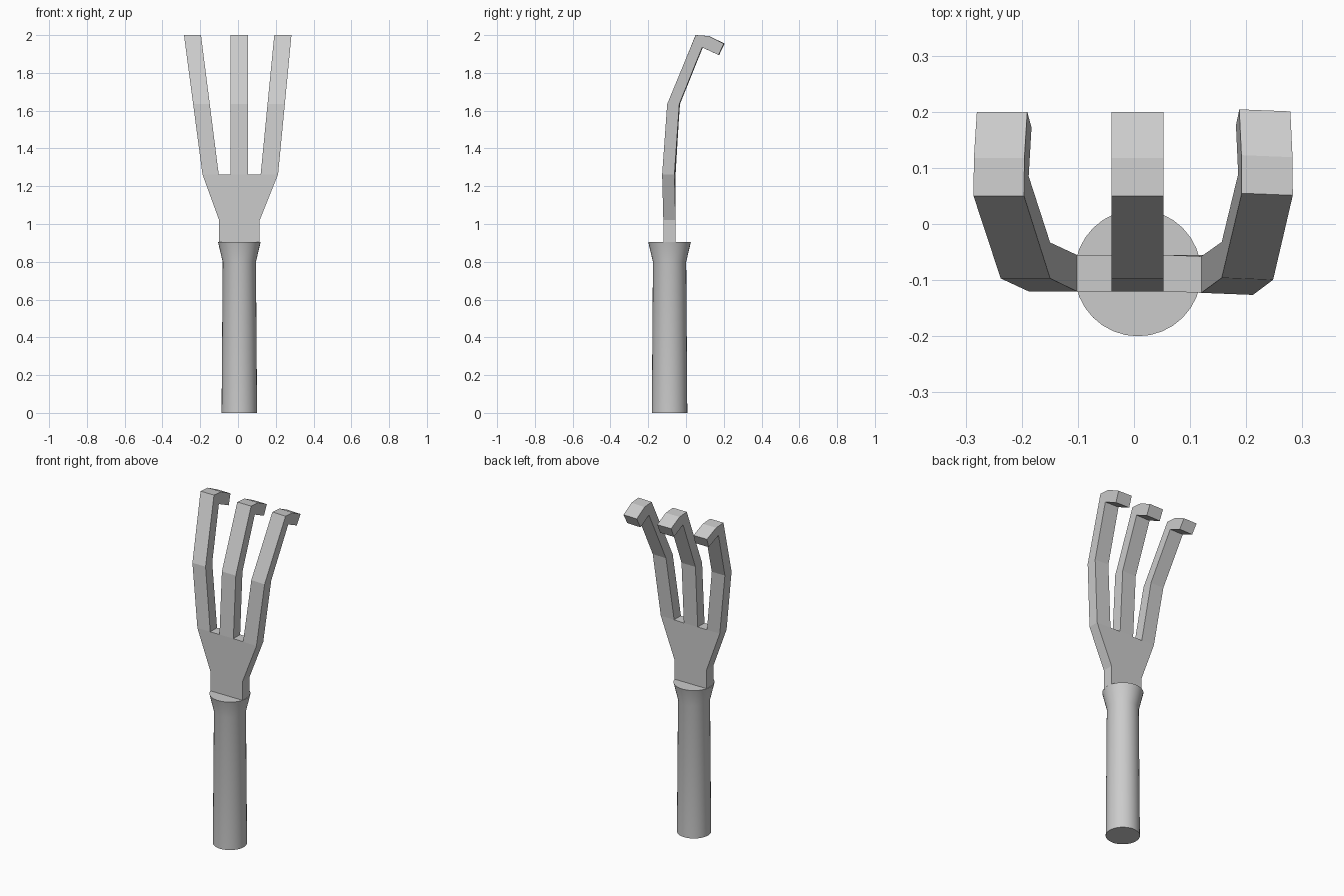
import bpy, bmesh, math
from mathutils import Matrix

cube = bpy.data.objects.get("Cube")
if cube:
    bpy.data.objects.remove(cube, do_unlink=True)

grey = bpy.data.materials.new("plain_grey")
grey.use_nodes = True
colour = (0.6, 0.6, 0.6, 1)
grey.diffuse_color = colour
grey.node_tree.nodes["Principled BSDF"].inputs["Base Color"].default_value = colour


def make_object(name, bm):
    bmesh.ops.remove_doubles(bm, verts=bm.verts[:], dist=0.0005)
    bmesh.ops.recalc_face_normals(bm, faces=bm.faces[:])
    mesh = bpy.data.meshes.new(name)
    bm.to_mesh(mesh)
    bm.free()
    mesh.materials.append(grey)
    obj = bpy.data.objects.new(name, mesh)
    bpy.context.scene.collection.objects.link(obj)
    return obj


# Round handle with a flared collar
bm = bmesh.new()
SIDES = 32
rings = []
for radius, z in [(0.094, 0), (0.088, 0.8), (0.113, 0.905)]:
    place = Matrix.Translation((0.007, -0.087, z))
    rings.append(bmesh.ops.create_circle(bm, segments=SIDES, radius=radius, matrix=place)["verts"])
for low, high in zip(rings, rings[1:]):
    for i in range(SIDES):
        j = (i + 1) % SIDES
        bm.faces.new((low[i], low[j], high[j], high[i]))
bm.faces.new(rings[0])
bm.faces.new(rings[-1])
handle = make_object("handle", bm)
bpy.context.view_layer.objects.active = handle
handle.select_set(True)
bpy.ops.object.shade_smooth_by_angle(angle=math.radians(25))
handle.select_set(False)

# Forked head: a flared plate and three hooked tines in one welded mesh
FRONT, BACK, ROOT, TOP = -0.12, -0.055, 1.262, 2.0
bm = bmesh.new()


def extrude_outline(front, back, skip=()):
    a = [bm.verts.new(p) for p in front]
    b = [bm.verts.new(p) for p in back]
    bm.faces.new(a)
    bm.faces.new(b[::-1])
    for i in range(len(a)):
        if i not in skip:
            j = (i + 1) % len(a)
            bm.faces.new((a[i], b[i], b[j], a[j]))


def bent(x, y, z):
    # The left side of the fork is turned very slightly
    if x > 0.06:
        y += 0.014 * (z - ROOT) - 0.04 * (x - 0.053)
    return (x, y, z)


# Root and top x ranges of each tine
tines = [(-0.188, -0.102, -0.286, -0.196),
         (-0.04, 0.053, -0.04, 0.053),
         (0.12, 0.212, 0.192, 0.283)]

# Plate, left open where the tines join it
outline = [(0.115, 0.9), (-0.1, 0.9), (-0.1, 1.02)]
for x0, x1, _, _ in tines:
    outline += [(x0, ROOT), (x1, ROOT)]
outline.append((0.115, 1.02))


def plate_point(x, y, z):
    return bent(x, y, z) if z == ROOT else (x, y, z)


extrude_outline([plate_point(x, FRONT, z) for x, z in outline],
                [plate_point(x, BACK, z) for x, z in outline], skip=(3, 5, 7))

# Side outline of a tine, from the front of its root over the hook to the back
hook = [(FRONT, ROOT), (-0.097, 1.635), (0.05, 2.0), (0.118, 1.995),
        (0.2, 1.955), (0.172, 1.895), (0.085, 1.935), (-0.033, 1.635), (BACK, ROOT)]
for x0, x1, top0, top1 in tines:
    sides = []
    for root, top in ((x0, top0), (x1, top1)):
        sides.append([bent(root + (top - root) * (z - ROOT) / (TOP - ROOT), y, z) for y, z in hook])
    extrude_outline(*sides, skip=(len(hook) - 1,))

make_object("fork_head", bm)
